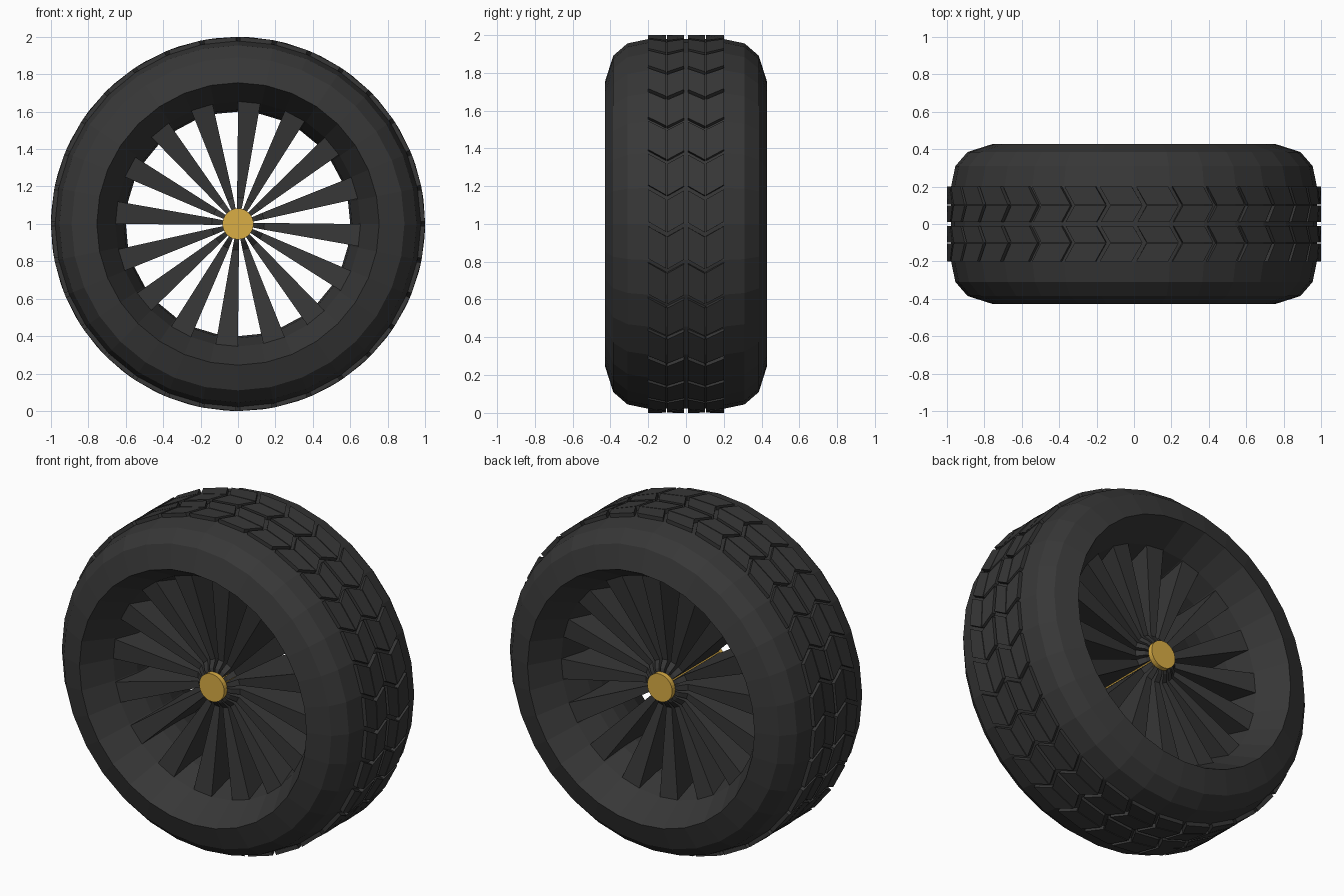
import bpy, bmesh
from math import sin, cos, pi, radians

if "Cube" in bpy.data.objects:
    bpy.data.objects.remove(bpy.data.objects["Cube"])

CENTRE_Z = 1.0
SIDES = 32


def material(name, colour):
    m = bpy.data.materials.new(name)
    m.diffuse_color = (*colour, 1)
    m.use_nodes = True
    m.node_tree.nodes["Principled BSDF"].inputs["Base Color"].default_value = m.diffuse_color
    return m


rubber = material("dark_rubber", (0.038, 0.038, 0.038))
brass = material("brass", (0.7, 0.42, 0.06))


def finish(name, bm, mat):
    bmesh.ops.recalc_face_normals(bm, faces=bm.faces)
    mesh = bpy.data.meshes.new(name)
    bm.to_mesh(mesh)
    bm.free()
    mesh.materials.append(mat)
    ob = bpy.data.objects.new(name, mesh)
    bpy.context.collection.objects.link(ob)
    return ob


def polar(r, a, y):
    return (r * cos(a), y, CENTRE_Z + r * sin(a))


def lathe(name, profile, sides, mat):
    """Revolve a closed (radius, y) loop about the axle."""
    bm = bmesh.new()
    rings = [[bm.verts.new(polar(r, 2 * pi * i / sides, y)) for r, y in profile]
             for i in range(sides)]
    n = len(profile)
    for i in range(sides):
        a, b = rings[i], rings[(i + 1) % sides]
        for j in range(n):
            k = (j + 1) % n
            bm.faces.new((a[j], b[j], b[k], a[k]))
    return finish(name, bm, mat)


def loft(bm, sections):
    """Join equal-length sections into a capped solid."""
    loops = [[bm.verts.new(p) for p in s] for s in sections]
    n = len(loops[0])
    for a, b in zip(loops, loops[1:]):
        for j in range(n):
            k = (j + 1) % n
            bm.faces.new((a[j], a[k], b[k], b[j]))
    bm.faces.new(loops[0])
    bm.faces.new(loops[-1][::-1])


# Tyre with dished inner rim
half = [(0.978, 0.2), (0.955, 0.31), (0.89, 0.385), (0.755, 0.428),
        (0.655, 0.25), (0.61, 0.1)]
profile = half + [(0.60, 0.0)] + [(r, -y) for r, y in reversed(half)]
lathe("tyre", profile, SIDES, rubber)

# Tread: four rows of slanted blocks forming chevrons pointing clockwise
bm = bmesh.new()
pitch = 2 * pi / SIDES
gap, slant = 0.024, 0.058
rows = [(-0.2, -0.105), (-0.1, -0.01), (0.01, 0.1), (0.105, 0.2)]


def shift(y):
    return -slant * (1 - abs(abs(y) - 0.1) / 0.1)


for i in range(SIDES):
    for y0, y1 in rows:
        a0, a1 = i * pitch + gap / 2, (i + 1) * pitch - gap / 2
        corners = [(a0 + shift(y0), y0), (a1 + shift(y0), y0),
                   (a1 + shift(y1), y1), (a0 + shift(y1), y1)]
        loft(bm, [[polar(r, a, y) for a, y in corners] for r in (0.96, 1.0)])
finish("tread_blocks", bm, rubber)

# Spokes: deep wedge blades that get deeper from hub to rim
bm = bmesh.new()
stations = [(0.06, 0.009, 0.22), (0.10, 0.014, 0.21),
            (0.14, 0.018, 0.18), (0.655, 0.06, 0.25)]
for i in range(16):
    a = radians(84.7 + 22.5 * i)
    ca, sa = cos(a), sin(a)
    sections = []
    for r, w, d in stations:
        sections.append([(r * ca - s * w * sa, t * d, CENTRE_Z + r * sa + s * w * ca)
                         for s, t in ((-1, -1), (1, -1), (1, 1), (-1, 1))])
    loft(bm, sections)
finish("spokes", bm, rubber)

# Hub: axle with a cap on each side
bm = bmesh.new()
for radius, y0, y1 in [(0.07, -0.22, 0.22), (0.083, -0.25, -0.22), (0.083, 0.22, 0.25)]:
    loft(bm, [[polar(radius, 2 * pi * i / SIDES, y) for i in range(SIDES)] for y in (y0, y1)])
finish("hub", bm, brass)
